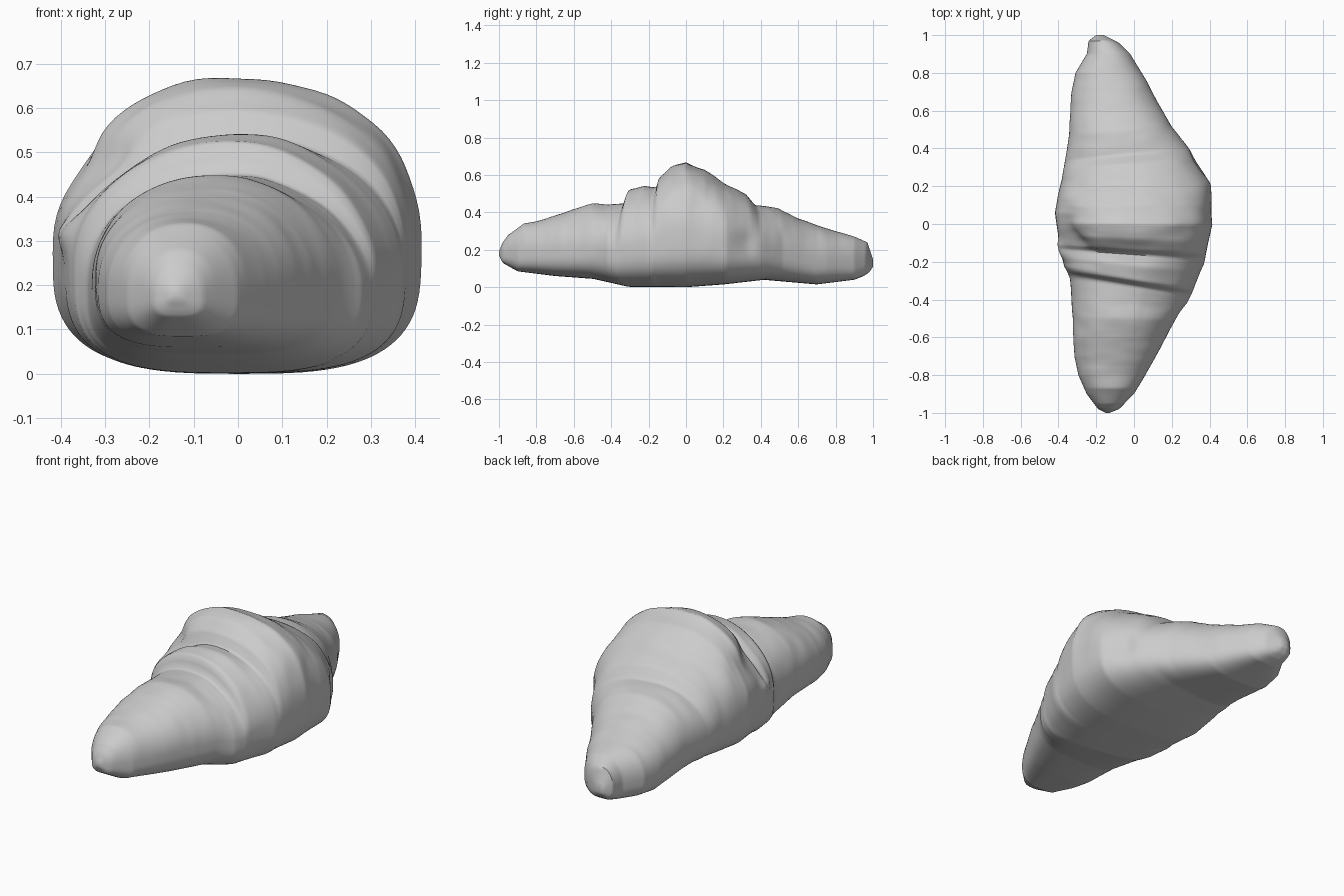
import bpy, bmesh, math
from mathutils import Vector, noise

if "Cube" in bpy.data.objects:
    bpy.data.objects.remove(bpy.data.objects["Cube"])

# Outline profiles read along the length: (y, value)
LEFT = [(-1, -.15), (-.98, -.19), (-.9, -.25), (-.8, -.295), (-.7, -.315), (-.5, -.325), (-.34, -.34),
        (-.28, -.37), (-.1, -.395), (.06, -.42), (.3, -.375), (.5, -.345), (.7, -.33), (.8, -.31),
        (.9, -.25), (.97, -.24), (1, -.20)]
RIGHT = [(-1, -.13), (-.98, -.08), (-.9, .0), (-.8, .06), (-.6, .17), (-.48, .23), (-.39, .28),
         (-.34, .295), (-.28, .32), (-.18, .37), (-.12, .385), (0, .415), (.2, .405), (.28, .355), (.5, .2),
         (.75, .07), (.9, -.02), (.96, -.08), (1, -.16)]
TOP = [(-1, .19), (-.98, .24), (-.95, .28), (-.87, .34), (-.75, .365), (-.6, .42), (-.5, .445),
       (-.325, .445), (-.30, .52), (-.22, .54), (-.155, .53), (-.14, .59), (-.08, .64), (0, .667),
       (.1, .63), (.2, .555), (.32, .5), (.37, .44), (.5, .42), (.6, .37), (.7, .33), (.8, .30),
       (.9, .27), (.97, .24), (1, .15)]
BOTTOM = [(-1, .17), (-.98, .13), (-.9, .085), (-.7, .06), (-.5, .045), (-.3, .002), (0, .0),
          (.2, .015), (.42, .04), (.7, .015), (.9, .04), (.95, .06), (.98, .08), (1, .11)]
ROWS, SIDES = 220, 96


def sample(profile, y):
    for (y0, a), (y1, b) in zip(profile, profile[1:]):
        if y <= y1:
            return a + (b - a) * (y - y0) / (y1 - y0)
    return profile[-1][1]


def power(value, exponent):
    return math.copysign(abs(value) ** exponent, value)


def bump(value, centre, width):
    return math.exp(-((value - centre) / width) ** 2)


def ring_point(y, angle):
    left, right = sample(LEFT, y), sample(RIGHT, y)
    low, high = sample(BOTTOM, y), sample(TOP, y)
    c, s = math.cos(angle), math.sin(angle)
    # rounded crown above, flattened base below; right shoulder slopes more on the front half
    crown_power = 2.2
    if c > 0:
        crown_power -= .35 * bump(y, -.4, .2) * min(1, c * 3)
    e = 2 / crown_power if s > 0 else 2 / 3.1
    mid = low + .42 * (high - low)
    cx = (left + right) / 2
    x = cx + (right - left) / 2 * power(c, e)
    z = mid + power(s, e) * ((high - mid) if s > 0 else (mid - low))
    # rolled-dough wrinkles running around the body
    crown = min(1, max(0, s + .35))
    fade = min(1, (1 - abs(y)) * 8)
    n = noise.noise(Vector((x * 3, y * 9, z * 3)))
    n += .4 * noise.noise(Vector((x * 8, y * 18, z * 8)))
    k = 1 + .028 * n * crown * fade
    x, z = cx + (x - cx) * k, mid + (z - mid) * k
    # flap end tucked in on the left, with a small roll beneath it
    if c < 0:
        x += .045 * bump(z, .47, .07) * bump(y, -.1, .14)
        x -= .025 * bump(z, .32, .04) * bump(y, -.16, .06)
    # hollow under the back corner of the flap on the right
    else:
        x -= .02 * bump(z, .24, .07) * bump(y, .3, .05)
    # slant of the overlapping folds
    slant = .16 * bump(y, -.32, .12) + .05 * bump(y, -.12, .1) - .1 * bump(y, .4, .2)
    return Vector((x, y - slant * x, max(0, z)))


# Croissant body: one lofted skin with stepped folds
bm = bmesh.new()
rings = []
for i in range(ROWS + 1):
    y = -math.cos(math.pi * i / ROWS) * .35 + .65 * (2 * i / ROWS - 1)
    rings.append([bm.verts.new(ring_point(y, 2 * math.pi * j / SIDES)) for j in range(SIDES)])
for a, b in zip(rings, rings[1:]):
    for j in range(SIDES):
        k = (j + 1) % SIDES
        bm.faces.new((a[j], a[k], b[k], b[j]))
# Close the front and back tips
for ring in (rings[0], rings[-1]):
    hub = bm.verts.new(sum((v.co for v in ring), Vector()) / SIDES)
    for j in range(SIDES):
        bm.faces.new((hub, ring[j], ring[(j + 1) % SIDES]))
bmesh.ops.recalc_face_normals(bm, faces=bm.faces)
mesh = bpy.data.meshes.new("croissant_body")
bm.to_mesh(mesh)
bm.free()
body = bpy.data.objects.new("croissant_body", mesh)
bpy.context.collection.objects.link(body)
bpy.context.view_layer.objects.active = body
body.select_set(True)
bpy.ops.object.shade_smooth_by_angle(angle=math.radians(50))
